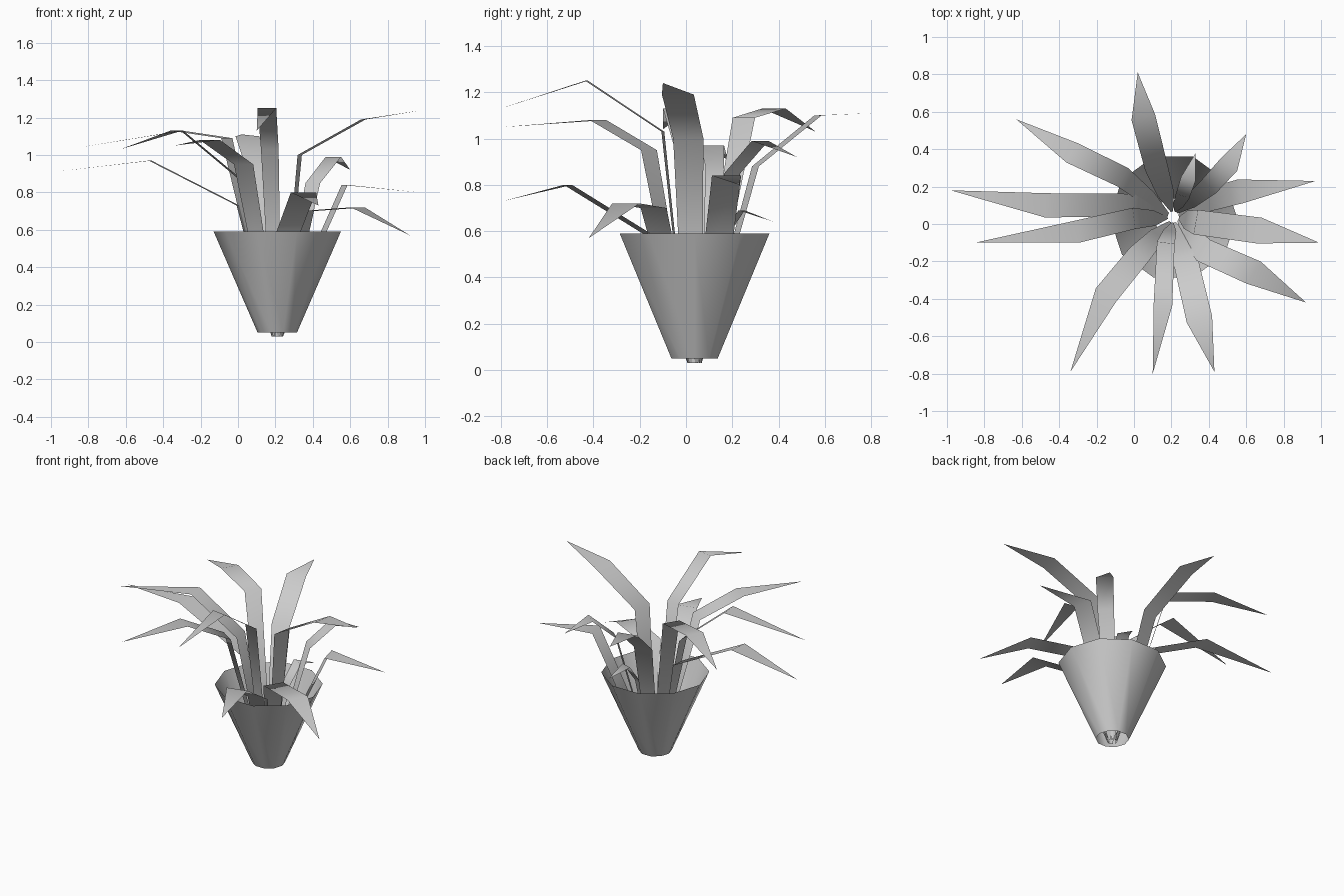
import bpy, bmesh, math
from mathutils import Vector

cube = bpy.data.objects.get("Cube")
if cube:
    bpy.data.objects.remove(cube)

grey = bpy.data.materials.new("plain grey")
grey.use_nodes = True
grey.diffuse_color = (0.6, 0.6, 0.6, 1)
grey.node_tree.nodes["Principled BSDF"].inputs["Base Color"].default_value = (0.6, 0.6, 0.6, 1)

CENTRE = Vector((0.21, 0.037, 0))


def finish(name, bm):
    """Turn a bmesh into a smooth grey object."""
    for face in bm.faces:
        face.smooth = True
    mesh = bpy.data.meshes.new(name)
    bm.to_mesh(mesh)
    bm.free()
    mesh.materials.append(grey)
    obj = bpy.data.objects.new(name, mesh)
    bpy.context.collection.objects.link(obj)
    return obj


# Tapered ten-sided pot, open at top and bottom
bm = bmesh.new()
bmesh.ops.create_cone(bm, cap_ends=False, segments=10, radius1=0.105, radius2=0.34, depth=0.54)
# Put corners on the x axis and flat sides to the front and back
corner = max(bm.verts, key=lambda v: v.co.x).co
turn = math.atan2(corner.y, corner.x)
for v in bm.verts:
    a = math.atan2(v.co.y, v.co.x) - turn
    r = v.co.xy.length
    v.co = CENTRE + Vector((r * math.cos(a), r * math.sin(a), v.co.z + 0.32))
bmesh.ops.recalc_face_normals(bm, faces=bm.faces)
# An open tube needs its outward side checked
side = bm.faces[:][0]
if side.normal.dot(side.calc_center_median() - CENTRE - Vector((0, 0, 0.32))) < 0:
    bmesh.ops.reverse_faces(bm, faces=bm.faces)
finish("pot", bm)


def leaf(name, knee, bend, tip, width):
    """Flat blade rising from the pot, bent twice and ending in a point."""
    knee, bend, tip = Vector(knee), Vector(bend), Vector(tip)
    out = (tip - CENTRE).xy.normalized().to_3d()
    root = CENTRE + out * 0.03 + Vector((0, 0, 0.03))
    low = root.lerp(knee, 0.4)
    across = Vector((-out.y, out.x, 0))
    bm = bmesh.new()
    last = None
    for point, share in ((root, 0.1), (low, 0.7), (knee, 0.95), (bend, 1)):
        row = [bm.verts.new(point + across * width * share * s / 2) for s in (-1, 1)]
        if last:
            bm.faces.new((last[0], row[0], row[1], last[1]))
        last = row
    bm.faces.new((last[0], bm.verts.new(tip), last[1]))
    bm.normal_update()
    finish(name, bm)


# Leaves: knee, outer bend, tip, width
leaf("back_leaf", (.12, .30, .88), (.05, .57, 1.1), (.02, .81, 1.11), .13)
leaf("back_right_leaf", (-.06, .25, 1.09), (-.33, .38, 1.13), (-.63, .56, 1.03), .12)
leaf("right_long_leaf", (0, .1, .73), (-.47, .10, .97), (-.98, .18, .91), .13)
leaf("right_front_leaf", (0, .03, .88), (-.3, -.04, 1.13), (-.85, -.1, 1.04), .12)
leaf("left_low_leaf", (.40, .13, .46), (.57, .175, .84), (.97, .23, .80), .13)
leaf("left_high_leaf", (.33, .01, 1.0), (.67, -.035, 1.19), (.99, -.1, 1.24), .14)
leaf("left_front_leaf", (.37, -.14, .7), (.64, -.26, .72), (.92, -.42, .57), .14)
leaf("front_left_leaf", (.27, -.17, .59), (.35, -.51, .8), (.43, -.79, .73), .14)
leaf("front_leaf", (.17, -.1, 1.03), (.155, -.43, 1.25), (.1, -.8, 1.13), .1)
leaf("front_right_leaf", (.03, -.16, .95), (-.15, -.38, 1.08), (-.34, -.79, 1.05), .13)
leaf("back_left_leaf", (.4, .2, .85), (.51, .32, .99), (.6, .48, .92), .11)
leaf("short_back_leaf", (.26, .15, .55), (.29, .24, .69), (.33, .38, .64), .08)
